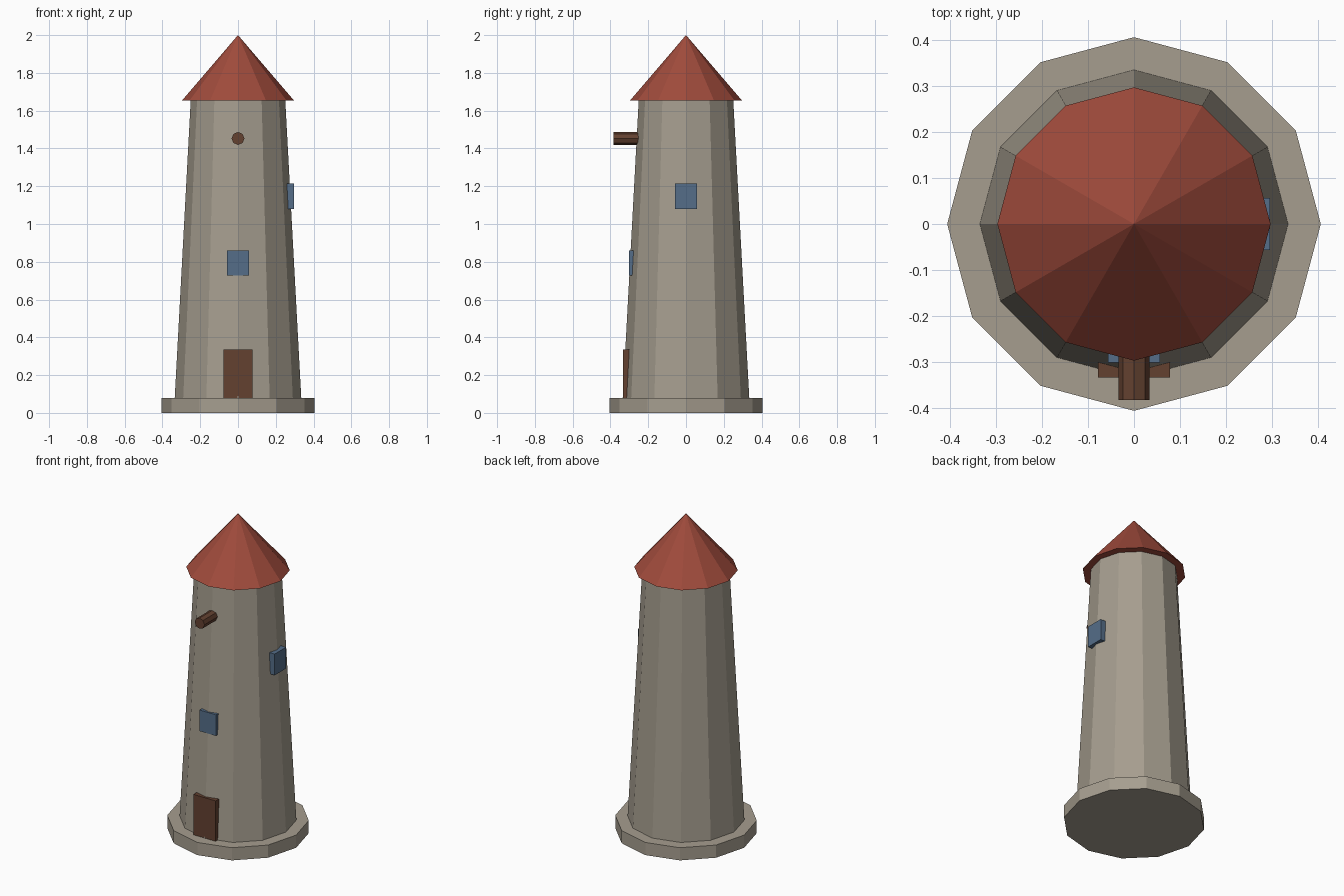
import bpy
import math
from mathutils import Matrix

default_cube = bpy.data.objects.get("Cube")
if default_cube:
    bpy.data.objects.remove(default_cube, do_unlink=True)


def make_material(name, rgb):
    mat = bpy.data.materials.new(name)
    mat.use_nodes = True
    color = (*rgb, 1.0)
    mat.diffuse_color = color
    mat.node_tree.nodes["Principled BSDF"].inputs["Base Color"].default_value = color
    return mat


stone = make_material("warm grey stone", (0.38, 0.34, 0.275))
roof_red = make_material("roof red", (0.35, 0.07, 0.045))
wood = make_material("dark wood", (0.125, 0.053, 0.03))
glass = make_material("window blue", (0.09, 0.155, 0.25))


def finish(name, mat):
    obj = bpy.context.object
    obj.name = obj.data.name = name
    obj.data.materials.append(mat)
    return obj


def tapered(name, mat, r_bottom, r_top, z_low, z_high, sides=12):
    """Upright faceted cylinder or cone, with a corner facing front."""
    bpy.ops.mesh.primitive_cone_add(
        vertices=sides, radius1=r_bottom, radius2=r_top,
        depth=z_high - z_low, location=(0, 0, (z_low + z_high) / 2))
    return finish(name, mat)


def box(name, mat, low, high):
    """Box between two opposite corners."""
    center = [(a + b) / 2 for a, b in zip(low, high)]
    size = [b - a for a, b in zip(low, high)]
    bpy.ops.mesh.primitive_cube_add(size=1, location=center)
    obj = finish(name, mat)
    obj.data.transform(Matrix.Diagonal((*size, 1)))
    return obj


# Stone body: plinth and tapering twelve-sided tower
tapered("plinth", stone, 0.406, 0.406, 0, 0.08)
tapered("tower", stone, 0.336, 0.25, 0.06, 1.66)

# Pointed roof with a closed underside
tapered("roof", roof_red, 0.297, 0, 1.653, 2)

# Door and windows, set into the tower wall
box("door", wood, (-0.078, -0.334, 0), (0.078, -0.29, 0.335))
box("front_window", glass, (-0.057, -0.301, 0.727), (0.057, -0.26, 0.86))
box("side_window", glass, (0.25, -0.057, 1.08), (0.296, 0.057, 1.214))

# Eight-sided beam sticking out above the door
bpy.ops.mesh.primitive_cylinder_add(
    vertices=8, radius=0.034, depth=0.2, location=(0, -0.283, 1.453),
    rotation=(math.pi / 2, 0, 0))
finish("beam", wood)
